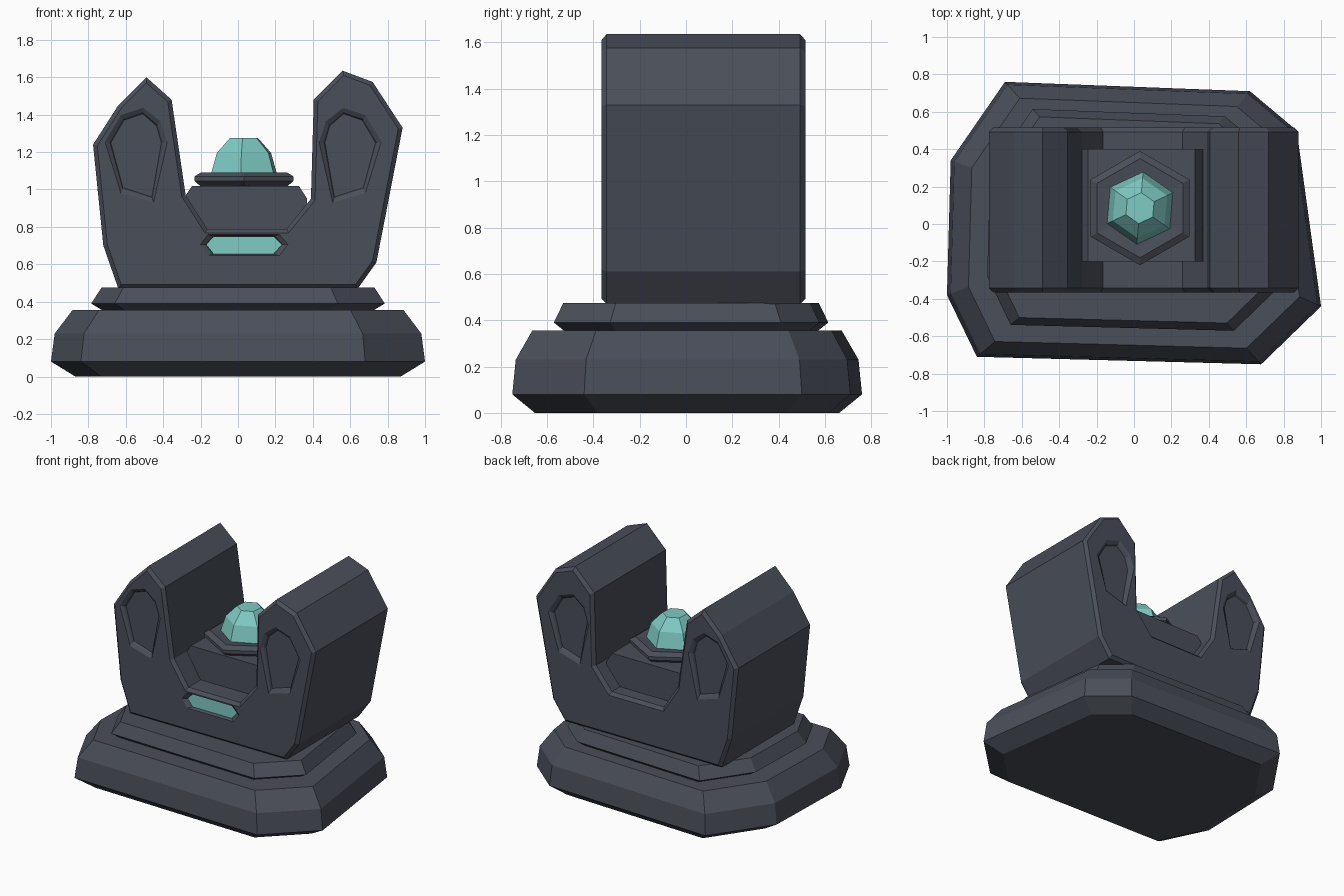
import bpy, bmesh, math
from mathutils import Vector

cube = bpy.data.objects.get("Cube")
if cube:
    bpy.data.objects.remove(cube, do_unlink=True)


def material(name, rgb):
    m = bpy.data.materials.new(name)
    m.use_nodes = True
    m.diffuse_color = (*rgb, 1)
    m.node_tree.nodes["Principled BSDF"].inputs["Base Color"].default_value = (*rgb, 1)
    return m


STONE = material("dark slate", (0.068, 0.077, 0.1))
TEAL = material("teal crystal", (0.21, 0.6, 0.55))


def loft(name, rings, mat, bevel=0):
    """Skin a stack of matching rings, cap both ends, optionally chamfer the cap edges."""
    bm = bmesh.new()
    rows = [[bm.verts.new(p) for p in ring] for ring in rings]
    n = len(rows[0])
    for a, b in zip(rows, rows[1:]):
        for i in range(n):
            j = (i + 1) % n
            bm.faces.new((a[i], a[j], b[j], b[i]))
    caps = [bm.faces.new(rows[0]), bm.faces.new(rows[-1])]
    bmesh.ops.recalc_face_normals(bm, faces=bm.faces)
    if bevel:
        edges = list({e for f in caps for e in f.edges})
        bmesh.ops.bevel(bm, geom=edges, offset=bevel, segments=1, affect='EDGES')
    mesh = bpy.data.meshes.new(name)
    bm.to_mesh(mesh)
    bm.free()
    mesh.materials.append(mat)
    ob = bpy.data.objects.new(name, mesh)
    bpy.context.collection.objects.link(ob)
    return ob


def tier(outline, levels, shift=0):
    return [[(x * s, y * s + shift, z) for x, y in outline] for s, z in levels]


def wall(profile, y):
    return [(x, y, z) for x, z in profile]


def grown(profile, d):
    """Push each profile point away from the centre by about d."""
    c = sum((Vector(p) for p in profile), Vector((0, 0))) / len(profile)
    return [tuple(Vector(p) + (Vector(p) - c).normalized() * d) for p in profile]


# Stepped irregular octagonal base
plan = [(-0.84, -0.71), (0.68, -0.75), (1.0, -0.44), (0.87, 0.5),
        (0.62, 0.71), (-0.69, 0.76), (-0.98, 0.34), (-1.0, -0.38)]
loft("base", tier(plan, [(0.87, 0), (1, 0.08), (0.98, 0.23), (0.885, 0.355)]), STONE)
loft("upper_step", tier(plan, [(0.71, 0.345), (0.785, 0.39), (0.73, 0.475)], 0.018), STONE)

# Two-towered body cut to a lopsided U
FRONT, BACK = -0.365, 0.515
body_profile = [(-0.64, 0.47), (-0.72, 0.7), (-0.775, 1.24), (-0.64, 1.45), (-0.49, 1.6),
                (-0.355, 1.48), (-0.28, 0.97), (-0.165, 0.79), (0.26, 0.79), (0.39, 0.95),
                (0.405, 1.48), (0.56, 1.635), (0.72, 1.575), (0.88, 1.33), (0.74, 0.61), (0.64, 0.47)]
body = loft("body", [wall(body_profile, FRONT), wall(body_profile, BACK)], STONE, 0.022)


def recess(profile, y, out):
    """Cut a stepped recess into the body; out is the outward y direction."""
    wide = grown(profile, 0.035)
    rings = [wall(wide, y + out * 0.05), wall(wide, y + out * 0.002),
             wall(grown(profile, 0.008), y - out * 0.014), wall(profile, y - out * 0.03)]
    cutter = loft("recess_cutter", rings, STONE)
    cutter.hide_render = True
    mod = body.modifiers.new("recess", 'BOOLEAN')
    mod.object, mod.operation, mod.solver = cutter, 'DIFFERENCE', 'EXACT'
    bpy.context.view_layer.objects.active = body
    bpy.ops.object.modifier_apply(modifier=mod.name)
    bpy.data.objects.remove(cutter, do_unlink=True)


# Shield recesses on both towers, front and back
shield = [(-0.68, 1.25), (-0.61, 1.37), (-0.51, 1.405), (-0.435, 1.34),
          (-0.41, 1.25), (-0.46, 0.96), (-0.615, 1.01)]
mirrored = [(0.055 - x, z) for x, z in shield]
for y, out in ((FRONT, -1), (BACK, 1)):
    for prof in (shield, mirrored):
        recess(prof, y, out)

# Glowing slot on the front
slot = [(-0.17, 0.705), (-0.13, 0.75), (0.19, 0.75), (0.235, 0.705), (0.19, 0.655), (-0.13, 0.655)]
slot_wide = grown(slot, 0.022)
recess(slot, FRONT, -1)
loft("slot_light", [wall(slot, FRONT + 0.03), wall(slot, FRONT + 0.021)], TEAL)

# Pedestal block between the towers
block = [(-0.285, 0.7), (-0.285, 0.96), (-0.245, 1.02), (0.325, 1.02), (0.37, 0.95), (0.37, 0.7)]
loft("pedestal", [wall(block, -0.2), wall(block, 0.4)], STONE)


def hexagon(r, z, turn=0):
    return [(0.032 + r * math.sin(a), 0.085 + r * math.cos(a), z)
            for a in (math.radians(turn + 60 * i) for i in range(6))]


# Collar and faceted crystal
loft("crystal_collar", [hexagon(0.265, 1.015), hexagon(0.305, 1.045), hexagon(0.305, 1.07),
                        hexagon(0.265, 1.092), hexagon(0.2, 1.085)], STONE)
loft("crystal", [hexagon(0.197, 1.075, 5), hexagon(0.16, 1.195, 5), hexagon(0.083, 1.275, 5)], TEAL)
